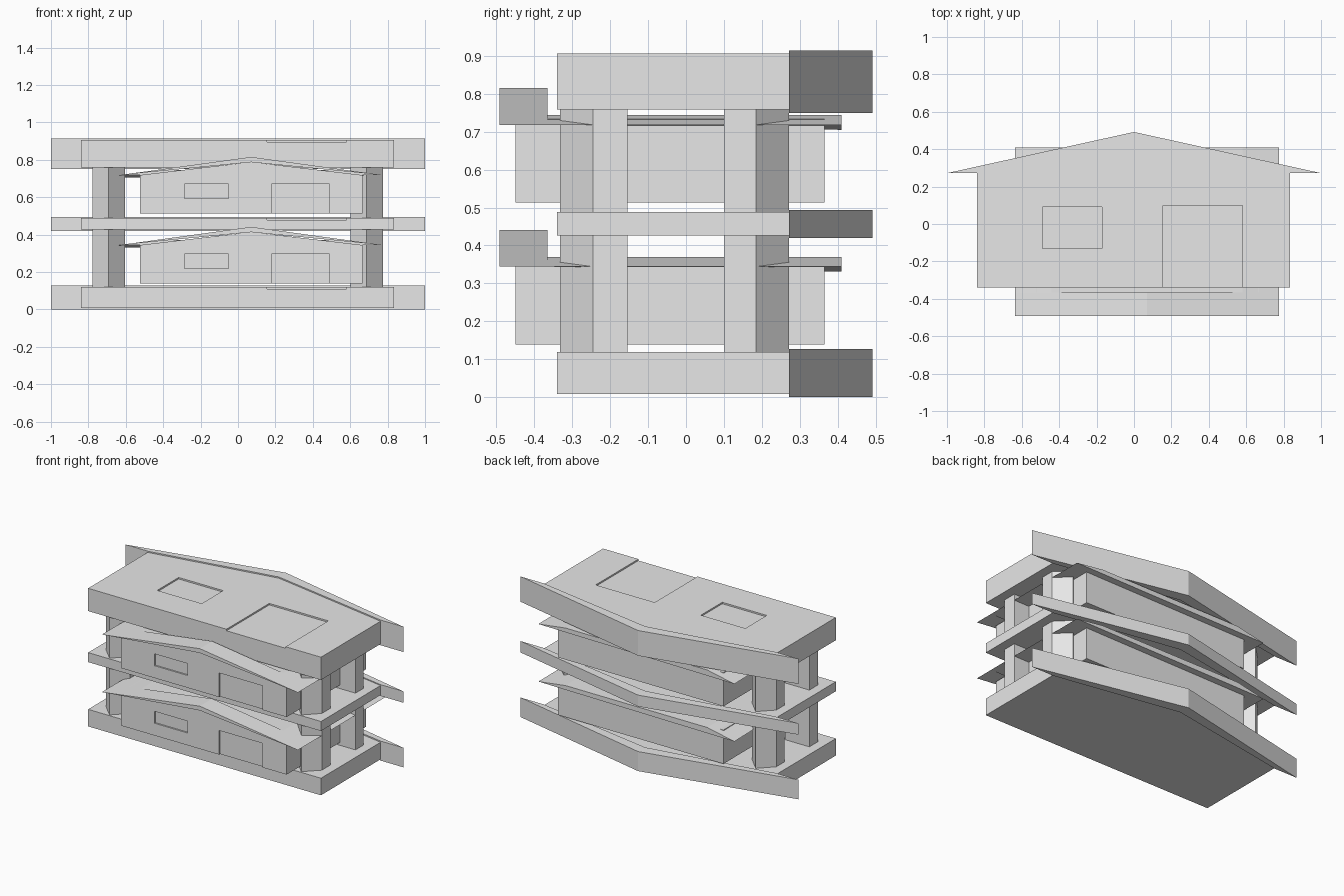
import bpy, bmesh
from mathutils import Vector

if "Cube" in bpy.data.objects:
    bpy.data.objects.remove(bpy.data.objects["Cube"], do_unlink=True)

grey = bpy.data.materials.new("light_grey")
grey.use_nodes = True
grey.diffuse_color = (0.8, 0.8, 0.8, 1)
grey.node_tree.nodes["Principled BSDF"].inputs["Base Color"].default_value = (0.8, 0.8, 0.8, 1)


def prism(name, outline, axis, start, end):
    """Extrude a flat outline along y (outline is x, z) or z (outline is x, y)."""
    def place(p, d):
        return (p[0], d, p[1]) if axis == "y" else (p[0], p[1], d)
    bm = bmesh.new()
    face = bm.faces.new([bm.verts.new(place(p, start)) for p in outline])
    ext = bmesh.ops.extrude_face_region(bm, geom=[face])
    moved = [v for v in ext["geom"] if isinstance(v, bmesh.types.BMVert)]
    shift = Vector(place((0, 0), end - start))
    bmesh.ops.translate(bm, verts=moved, vec=shift)
    bmesh.ops.recalc_face_normals(bm, faces=bm.faces)
    mesh = bpy.data.meshes.new(name)
    bm.to_mesh(mesh)
    bm.free()
    mesh.materials.append(grey)
    obj = bpy.data.objects.new(name, mesh)
    bpy.context.collection.objects.link(obj)
    return obj


def rect(x0, x1, y0, y1):
    return [(x0, y0), (x1, y0), (x1, y1), (x0, y1)]


def recess(obj, outline, axis, start, end):
    """Cut a shallow panel into a part."""
    cutter = prism("panel_cutter", outline, axis, start, end)
    cutter.hide_render = True
    mod = obj.modifiers.new("panel", "BOOLEAN")
    mod.operation = "DIFFERENCE"
    mod.solver = "EXACT"
    mod.object = cutter
    bpy.context.view_layer.objects.active = obj
    bpy.ops.object.modifier_apply(modifier=mod.name)
    bpy.data.objects.remove(cutter, do_unlink=True)


# Slabs: gabled house shapes lying on their backs, ridge to the rear
def slab(name, low, high, inset):
    top = high - inset
    body = prism(name + "_body", [(-0.84, -0.34), (0.835, -0.34), (0.835, 0.28),
                                  (0, 0.43), (-0.84, 0.28)], "z", low + inset, top)
    recess(body, rect(-0.49, -0.17, -0.13, 0.09), "z", top - 0.01, top + 0.02)
    recess(body, rect(0.155, 0.58, -0.36, 0.10), "z", top - 0.01, top + 0.02)
    prism(name + "_gable", [(-1, 0.272), (0, 0.492), (1, 0.272), (0.835, 0.272),
                            (0, 0.42), (-0.835, 0.272)], "z", low, high)


slab("base_slab", 0, 0.127, 0.008)
slab("middle_slab", 0.42, 0.494, 0.006)
slab("top_slab", 0.75, 0.914, 0.008)


# Columns: five-sided, pointing to the front or the rear
def column(name, x, side, low, high):
    near, mid, far = (-0.155, -0.245, -0.332) if side < 0 else (0.10, 0.185, 0.272)
    w = 0.087
    prism(name, [(x - w, near), (x + w, near), (x + w, mid), (x, far), (x - w, mid)],
          "z", low, high)


# Houses between the slabs
def house(level, z):
    eave, cut, ridge = z + 0.205, z + 0.231, z + 0.302
    front = prism(level + "_house_front", [(-0.525, z), (0.665, z), (0.665, eave),
                                           (0.07, z + 0.275), (-0.525, eave)], "y", -0.45, -0.365)
    recess(front, rect(-0.285, -0.05, z + 0.08, z + 0.157), "y", -0.47, -0.44)
    recess(front, rect(0.18, 0.49, z - 0.02, z + 0.157), "y", -0.47, -0.44)
    prism(level + "_house_rear", rect(-0.525, 0.665, z, eave + 0.015), "y", -0.365, 0.365)
    # Front roof is a full gable, the rear is trimmed flat under the slab
    prism(level + "_front_roof", [(-0.635, eave), (0.07, ridge), (0.775, eave),
                                  (0.07, z + 0.274)], "y", -0.492, -0.365)
    rear = prism(level + "_rear_roof", [(-0.635, eave), (-0.44, cut), (0.58, cut),
                                        (0.775, eave)], "y", -0.365, 0.41)
    for v in rear.data.vertices:
        if v.co.x < -0.6 and v.co.y > 0.4:
            v.co.z -= 0.013


for level, z, low, high in (("lower", 0.139, 0.115, 0.43), ("upper", 0.513, 0.485, 0.762)):
    house(level, z)
    for x, hand in ((-0.692, "right"), (0.688, "left")):
        for side, end in ((-1, "front"), (1, "rear")):
            column(f"{level}_{end}_{hand}_column", x, side, low, high)
